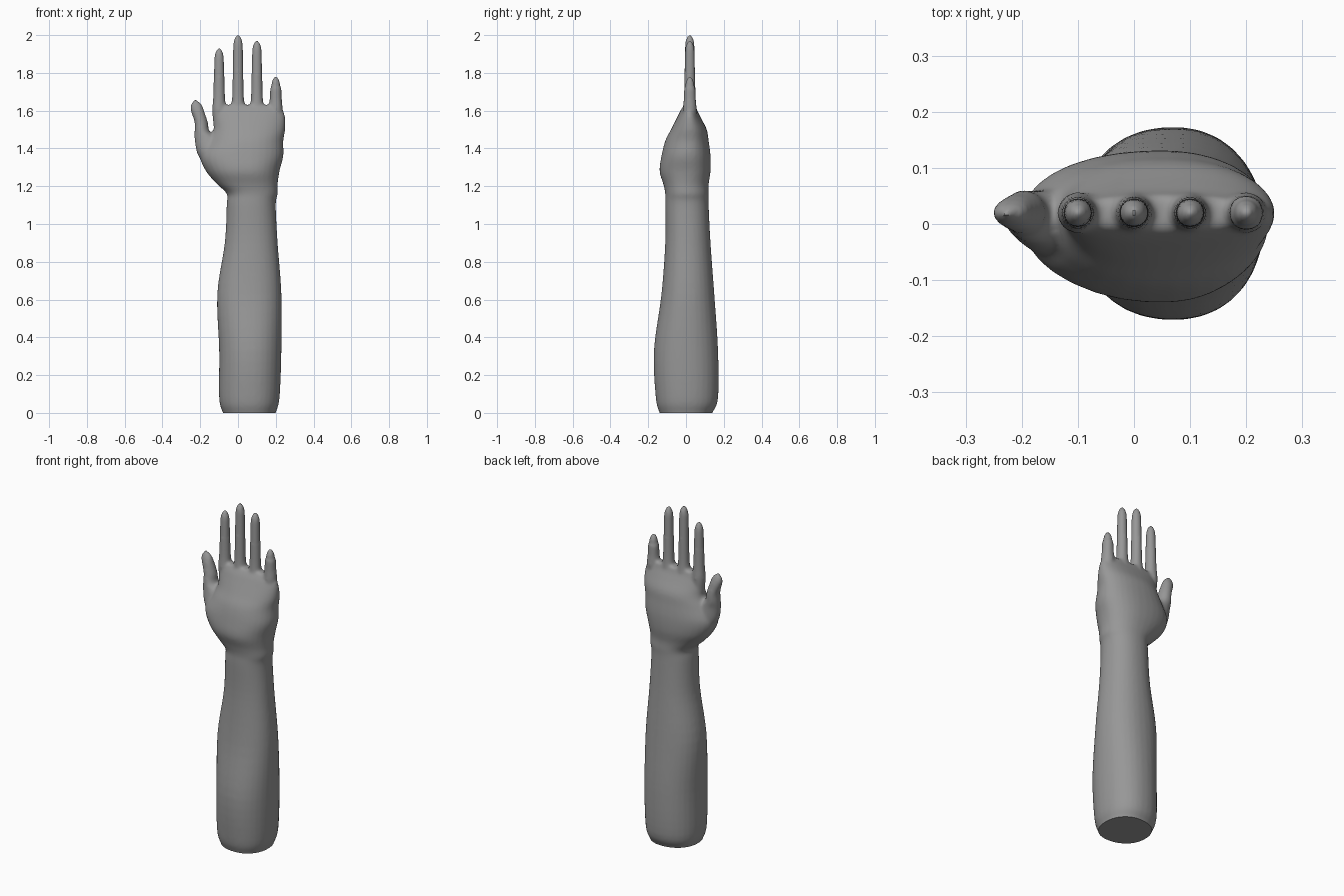
import bpy, bmesh, math

cube = bpy.data.objects.get("Cube")
if cube:
    bpy.data.objects.remove(cube, do_unlink=True)

SIDES, STEPS = 32, 5
bm = bmesh.new()


def spline(a, b, c, d, t):
    """Smooth curve through b and c."""
    return 0.5 * (2 * b + (c - a) * t + (2 * a - 5 * b + 4 * c - d) * t * t
                  + (3 * b - a - 3 * c + d) * t ** 3)


def loft(rings, squareness=0.92):
    """Skin level rings given as (z, x min, x max, y min, y max, x mid, y mid)."""
    fine, last = [], len(rings) - 1
    for i in range(last):
        near = [rings[max(0, min(last, i + k))] for k in (-1, 0, 1, 2)]
        for s in range(STEPS):
            fine.append([spline(*v, s / STEPS) for v in zip(*near)])
    fine.append(rings[-1])
    loops = []
    for z, x0, x1, y0, y1, xm, ym in fine:
        loop = []
        for k in range(SIDES):
            a = 2 * math.pi * (k + 0.5) / SIDES
            c, s = (math.copysign(abs(f) ** squareness, f) for f in (math.cos(a), math.sin(a)))
            x = xm + c * (x1 - xm if c > 0 else xm - x0)
            y = ym + s * (y1 - ym if s > 0 else ym - y0)
            loop.append(bm.verts.new((x, y, z)))
        loops.append(loop)
    for low, high in zip(loops, loops[1:]):
        for k in range(SIDES):
            n = (k + 1) % SIDES
            bm.faces.new((low[k], low[n], high[n], high[k]))
    bm.faces.new(loops[0][::-1])
    bm.faces.new(loops[-1])


def finger(x, y, top, r):
    shape = [(1.52, 1.0), (1.6, 1.22), (1.66, 1.08), (1.72, 1.0), (top - 0.07, 0.87),
             (top - 0.035, 0.77), (top - 0.012, 0.52), (top + 0.003, 0.15)]
    loft([(z, x - r * f, x + r * f, y - r * f, y + r * f, x, y) for z, f in shape], 1)


# Forearm, wrist and palm
loft([
    (-0.06, -0.06, 0.19, -0.12, 0.12, 0.07, 0),
    (0.0, -0.08, 0.2, -0.14, 0.14, 0.07, 0),
    (0.08, -0.1, 0.22, -0.16, 0.17, 0.07, 0),
    (0.33, -0.1, 0.23, -0.17, 0.17, 0.07, 0),
    (0.63, -0.11, 0.23, -0.13, 0.15, 0.07, 0),
    (0.9, -0.07, 0.21, -0.11, 0.13, 0.07, 0),
    (1.1, -0.06, 0.2, -0.11, 0.12, 0.07, 0),
    (1.16, -0.06, 0.21, -0.11, 0.12, 0.07, 0),
    (1.21, -0.11, 0.21, -0.12, 0.12, 0.06, 0),
    (1.28, -0.17, 0.22, -0.14, 0.13, 0.05, 0.01),
    (1.36, -0.2, 0.24, -0.13, 0.13, 0.05, 0.01),
    (1.44, -0.16, 0.24, -0.11, 0.12, 0.05, 0.02),
    (1.5, -0.13, 0.25, -0.08, 0.11, 0.05, 0.02),
    (1.56, -0.13, 0.25, -0.05, 0.08, 0.05, 0.02),
    (1.6, -0.13, 0.24, -0.03, 0.06, 0.05, 0.02),
    (1.63, -0.12, 0.22, -0.01, 0.05, 0.05, 0.02),
])

# Thumb
loft([
    (1.28, -0.14, 0.0, -0.08, 0.07, -0.07, 0.01),
    (1.36, -0.21, -0.02, -0.07, 0.07, -0.11, 0.01),
    (1.45, -0.23, -0.1, -0.04, 0.06, -0.16, 0.01),
    (1.49, -0.23, -0.15, -0.03, 0.06, -0.19, 0.02),
    (1.54, -0.23, -0.16, -0.02, 0.06, -0.2, 0.02),
    (1.6, -0.25, -0.18, -0.01, 0.05, -0.21, 0.02),
    (1.63, -0.25, -0.19, 0.0, 0.04, -0.22, 0.02),
    (1.65, -0.24, -0.21, 0.01, 0.03, -0.22, 0.02),
    (1.66, -0.23, -0.22, 0.01, 0.02, -0.22, 0.02),
], 1)

# Index, middle, ring and little fingers
finger(-0.1, 0.02, 1.93, 0.03)
finger(0.0, 0.02, 2.0, 0.03)
finger(0.1, 0.02, 1.97, 0.03)
finger(0.2, 0.02, 1.78, 0.03)

mesh = bpy.data.meshes.new("arm_parts")
bm.to_mesh(mesh)
bm.free()
arm = bpy.data.objects.new("arm_and_hand", mesh)
bpy.context.scene.collection.objects.link(arm)

# Fuse the parts into one soft skin
remesh = arm.modifiers.new("Fuse", "REMESH")
remesh.mode = "VOXEL"
remesh.voxel_size = 0.008
soften = arm.modifiers.new("Soften", "SMOOTH")
soften.factor = 0.5
soften.iterations = 8
graph = bpy.context.evaluated_depsgraph_get()
skin = bpy.data.meshes.new_from_object(arm.evaluated_get(graph))
arm.modifiers.clear()
arm.data = skin
bpy.data.meshes.remove(mesh)

# Flat cut at the bottom of the forearm
bm = bmesh.new()
bm.from_mesh(skin)
cut = bmesh.ops.bisect_plane(bm, geom=bm.verts[:] + bm.edges[:] + bm.faces[:], dist=0.0001,
                             plane_co=(0, 0, 0), plane_no=(0, 0, 1), clear_inner=True)
rim = [e for e in cut["geom_cut"] if isinstance(e, bmesh.types.BMEdge)]
bmesh.ops.contextual_create(bm, geom=rim)
bmesh.ops.recalc_face_normals(bm, faces=bm.faces[:])
bm.to_mesh(skin)
bm.free()

# Material and shading
grey = bpy.data.materials.new("matte grey")
grey.use_nodes = True
colour = (0.31, 0.31, 0.31, 1)
grey.diffuse_color = colour
grey.node_tree.nodes["Principled BSDF"].inputs["Base Color"].default_value = colour
skin.materials.clear()
skin.materials.append(grey)
bpy.ops.object.select_all(action="DESELECT")
arm.select_set(True)
bpy.context.view_layer.objects.active = arm
bpy.ops.object.shade_smooth_by_angle(angle=math.radians(40))
